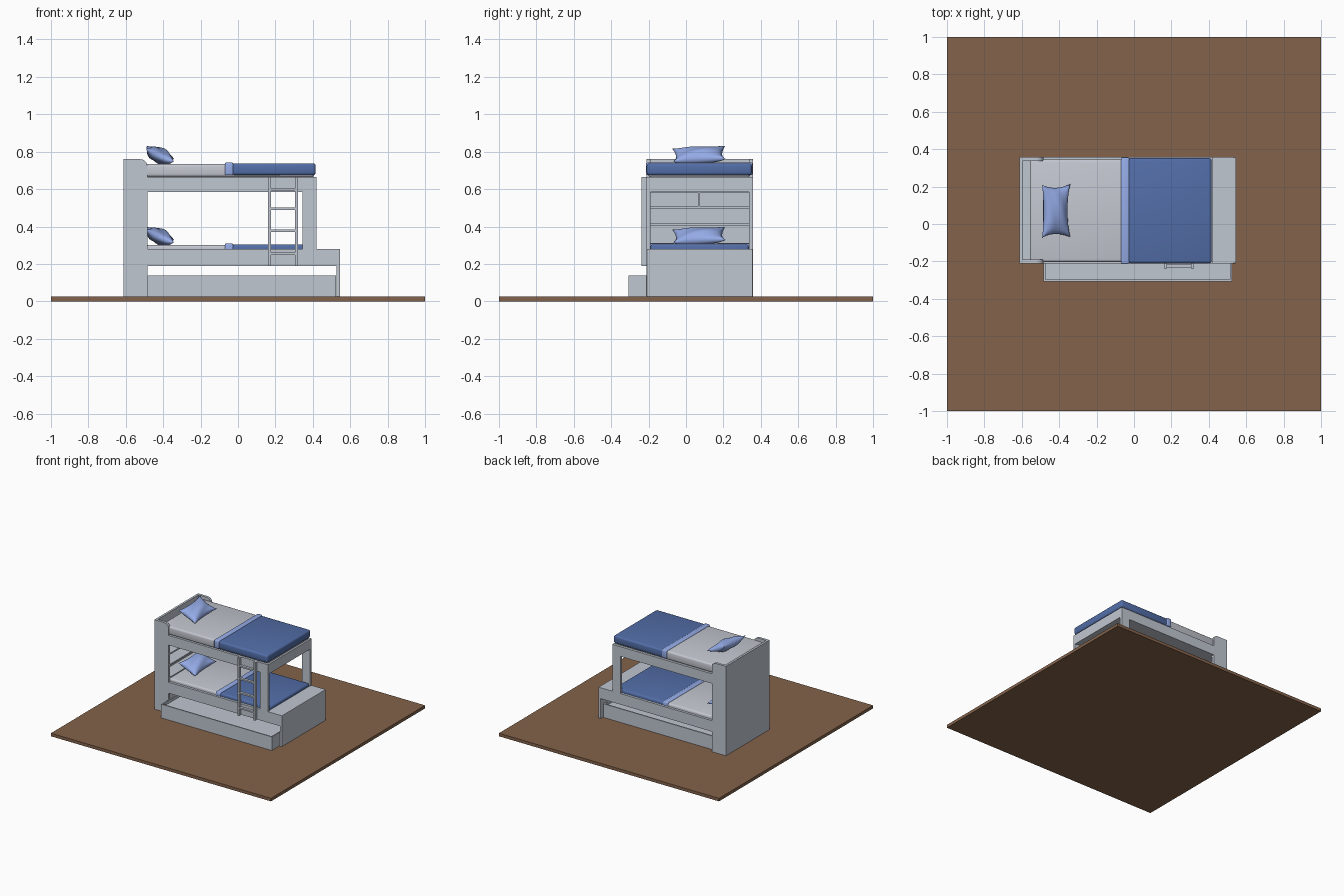
import bpy, bmesh, math
from mathutils import Matrix, Vector

if "Cube" in bpy.data.objects:
    bpy.data.objects.remove(bpy.data.objects["Cube"])


def material(name, rgb):
    m = bpy.data.materials.new(name)
    m.diffuse_color = (*rgb, 1)
    m.use_nodes = True
    m.node_tree.nodes["Principled BSDF"].inputs["Base Color"].default_value = m.diffuse_color
    return m


WOOD = material("brown_floor", (0.23, 0.125, 0.07))
FRAME = material("pale_grey_frame", (0.53, 0.57, 0.64))
SHEET = material("light_grey_sheet", (0.55, 0.57, 0.63))
BLUE = material("deep_blue_blanket", (0.085, 0.155, 0.39))
PALE = material("pale_blue_linen", (0.30, 0.41, 0.80))


def finish(name, bm, mat, smooth=False):
    bmesh.ops.recalc_face_normals(bm, faces=bm.faces)
    me = bpy.data.meshes.new(name)
    bm.to_mesh(me)
    bm.free()
    if smooth:
        for p in me.polygons:
            p.use_smooth = True
    me.materials.append(mat)
    ob = bpy.data.objects.new(name, me)
    bpy.context.collection.objects.link(ob)
    return ob


def box(name, x, y, z, mat=FRAME, bevel=0.0, segments=3):
    bm = bmesh.new()
    size = Vector((x[1] - x[0], y[1] - y[0], z[1] - z[0]))
    mid = Vector((x[0] + x[1], y[0] + y[1], z[0] + z[1])) / 2
    bmesh.ops.create_cube(bm, size=1, matrix=Matrix.Translation(mid) @ Matrix.Diagonal((*size, 1)))
    if bevel:
        bmesh.ops.bevel(bm, geom=bm.edges[:], offset=bevel, segments=segments, profile=0.5, affect='EDGES')
    return finish(name, bm, mat)


def soft_box(*args, **kw):
    ob = box(*args, **kw)
    bpy.context.view_layer.objects.active = ob
    ob.select_set(True)
    bpy.ops.object.shade_smooth_by_angle(angle=math.radians(40))
    ob.select_set(False)
    return ob


def side_plate(name, profile, y0, y1):
    # extrude an x-z outline along y
    bm = bmesh.new()
    f = bm.faces.new([bm.verts.new((x, y0, z)) for x, z in profile])
    r = bmesh.ops.extrude_face_region(bm, geom=[f])
    verts = [v for v in r["geom"] if isinstance(v, bmesh.types.BMVert)]
    bmesh.ops.translate(bm, verts=verts, vec=(0, y1 - y0, 0))
    return finish(name, bm, FRAME)


def pillow(name, center):
    # pinched cushion, tilted towards the headboard
    n = 24
    bm = bmesh.new()
    for side in (1, -1):
        grid = []
        for i in range(n + 1):
            u = -1 + 2 * i / n
            row = []
            for j in range(n + 1):
                v = -1 + 2 * j / n
                x = 0.083 * u * (1 - 0.16 * (1 - v * v))
                y = 0.142 * v * (1 - 0.13 * (1 - u * u))
                h = 0.042 * max(0, (1 - u * u) * (1 - v * v)) ** 0.5
                h *= 1 + 0.08 * math.sin(5 * u + 3 * v)
                row.append(bm.verts.new((x, y, side * h + 0.01 * u * u * v * v)))
            grid.append(row)
        for i in range(n):
            for j in range(n):
                bm.faces.new((grid[i][j], grid[i + 1][j], grid[i + 1][j + 1], grid[i][j + 1]))
    bmesh.ops.remove_doubles(bm, verts=bm.verts, dist=0.0001)
    rot = Matrix.Rotation(math.radians(3), 4, 'X') @ Matrix.Rotation(math.radians(25), 4, 'Y')
    bmesh.ops.transform(bm, matrix=Matrix.Translation(center) @ rot, verts=bm.verts)
    return finish(name, bm, PALE, smooth=True)


F0, F1 = -0.21, -0.19     # front rail depth
B0, B1 = 0.337, 0.357     # back rail depth

# floor
box("floor", (-1, 1), (-1, 1), (0, 0.025), WOOD)

# headboard: back panel, curved side wings and shelves
box("headboard_panel", (-0.613, -0.595), (F0, B1), (0.025, 0.76))
curve = [(-0.525 + 0.04 * math.sin(a), 0.725 + 0.035 * math.cos(a))
         for a in (k * math.pi / 16 for k in range(9))]
wing = [(-0.61, 0.025), (-0.61, 0.76)] + curve + [(-0.485, 0.025)]
side_plate("headboard_front_wing", wing, F0, F1)
side_plate("headboard_back_wing", wing, B0, B1)
for i, z in enumerate((0.30, 0.405, 0.495, 0.582)):
    box(f"headboard_shelf_{i}", (-0.6, -0.49), (F1, B0), (z, z + 0.011))
box("shelf_divider", (-0.6, -0.49), (0.065, 0.076), (0.5, 0.585))

# rails, front and back
for side, y in (("front", (F0, F1)), ("back", (B0, B1))):
    box(f"upper_{side}_rail", (-0.49, 0.42), y, (0.585, 0.665))
    box(f"lower_{side}_rail", (-0.49, 0.53), y, (0.19, 0.28))
    box(f"{side}_post", (0.345, 0.42), y, (0.275, 0.59))
box("upper_end_rail", (0.40, 0.42), (F0, B1), (0.585, 0.665))
box("upper_deck", (-0.595, 0.41), (F1, B0), (0.59, 0.605))
box("lower_deck", (-0.595, 0.53), (F1, B0), (0.19, 0.205))

# foot end with flat shelf
box("foot_panel", (0.527, 0.546), (F0, B1), (0.025, 0.28), bevel=0.003, segments=2)
box("foot_shelf", (0.415, 0.535), (F1, B0), (0.2, 0.28))

# bedding on both bunks
for name, y, z, top in (("upper", (-0.203, 0.345), 0.605, 0.735),
                        ("lower", (-0.187, 0.333), 0.205, 0.302)):
    up = name == "upper"
    b = 0.007 if up else 0.003
    zb = 0.675 if up else 0.21
    x0 = -0.557 if up else -0.585
    if up:
        soft_box("upper_mattress_base", (x0, 0.405), (F1, B0), (z, 0.67), SHEET, bevel=0.004)
        z = 0.666
    soft_box(f"{name}_mattress", (x0, 0.408), y, (z, top), SHEET, bevel=0.014)
    soft_box(f"{name}_blanket", (-0.035, 0.415), (y[0] - b, y[1] + b), (zb, top + 0.003), BLUE, bevel=0.014)
    soft_box(f"{name}_blanket_fold", (-0.07, -0.025), (y[0] - b - 0.004, y[1] + b + 0.004),
             (zb, top + 0.007), PALE, bevel=0.008)
    pillow(f"{name}_pillow", (-0.42, 0.07, top + 0.045))

# ladder
for i, x in enumerate((0.16, 0.305)):
    box(f"ladder_rail_{i}", (x, x + 0.016), (-0.237, -0.21), (0.19, 0.665))
for i, z in enumerate((0.254, 0.378, 0.495, 0.597)):
    box(f"ladder_rung_{i}", (0.17, 0.31), (-0.236, -0.215), (z - 0.006, z + 0.006))

# pull-out drawer under the lower bunk
D0, D1 = -0.307, 0.325
box("drawer_front", (-0.483, 0.523), (D0, D0 + 0.01), (0.025, 0.137))
box("drawer_back", (-0.483, 0.523), (D1 - 0.01, D1), (0.025, 0.137))
box("drawer_left", (-0.483, -0.473), (D0, D1), (0.025, 0.137))
box("drawer_right", (0.513, 0.523), (D0, D1), (0.025, 0.137))
box("drawer_base", (-0.475, 0.515), (D0 + 0.005, D1 - 0.005), (0.025, 0.115))
